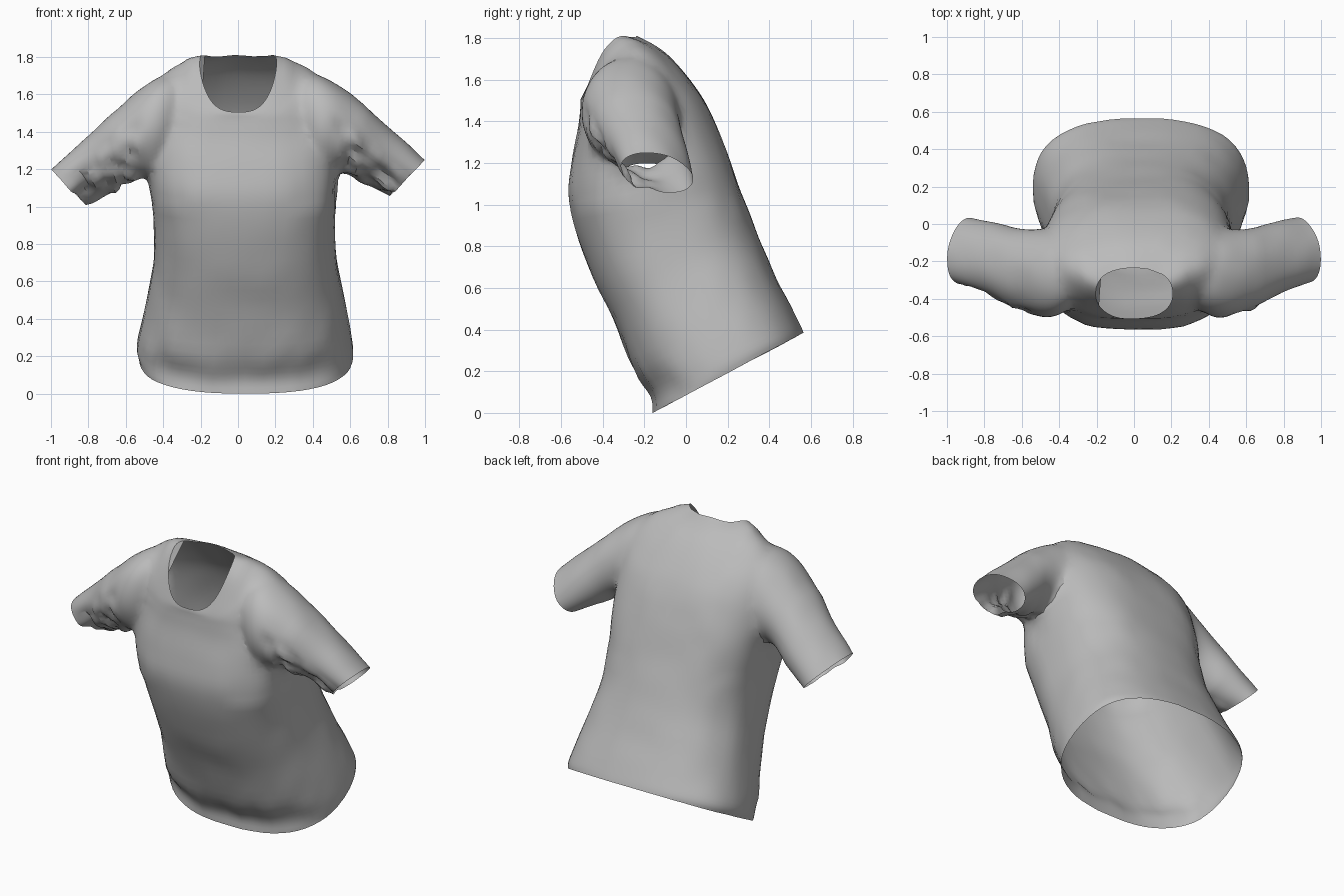
import bpy, bmesh, math
from mathutils import Vector, noise

if "Cube" in bpy.data.objects:
    bpy.data.objects.remove(bpy.data.objects["Cube"])

SEGMENTS = 56


def material(name, value):
    mat = bpy.data.materials.new(name)
    mat.use_nodes = True
    colour = (value, value, value, 1)
    mat.diffuse_color = colour
    mat.node_tree.nodes["Principled BSDF"].inputs["Base Color"].default_value = colour
    return mat


def clamp(value):
    return max(0, min(1, value))


def spline_rows(rows, steps):
    """Fill in smooth rows between the given ones."""
    result = []
    for i in range(len(rows) - 1):
        quad = [rows[max(i - 1, 0)], rows[i], rows[i + 1], rows[min(i + 2, len(rows) - 1)]]
        for s in range(steps):
            t = s / steps
            result.append([b + 0.5 * t * (c - a + t * (2*a - 5*b + 4*c - d + t * (3*(b - c) + d - a)))
                           for a, b, c, d in zip(*quad)])
    return result + [rows[-1]]


def loft(name, rings):
    bm = bmesh.new()
    loops = [[bm.verts.new(p) for p in ring] for ring in rings]
    for low, high in zip(loops, loops[1:]):
        for i in range(SEGMENTS):
            j = (i + 1) % SEGMENTS
            bm.faces.new((low[i], low[j], high[j], high[i]))
    bm.faces.new(loops[0][::-1])
    bm.faces.new(loops[-1])
    bmesh.ops.recalc_face_normals(bm, faces=bm.faces)
    mesh = bpy.data.meshes.new(name)
    bm.to_mesh(mesh)
    bm.free()
    obj = bpy.data.objects.new(name, mesh)
    bpy.context.collection.objects.link(obj)
    return obj


def power(value, n):
    return math.copysign(abs(value) ** (2 / n), value)


def torso_ring(row):
    fy, fz, by, bz, left, right, lift, n = row
    points = []
    for i in range(SEGMENTS):
        a = math.tau * i / SEGMENTS
        c, s = power(math.cos(a), n), power(math.sin(a), n)
        x = (left + right) / 2 + c * (right - left) / 2
        points.append((x, (fy + by) / 2 + s * (by - fy) / 2,
                       (fz + bz) / 2 + s * (bz - fz) / 2 + lift * c ** 4))
    return points


def sleeve_ring(row, side):
    tx, ty, tz, bx, by, bz, depth = row
    top, bottom = Vector((tx, ty, tz)), Vector((bx, by, bz))
    points = []
    for i in range(SEGMENTS):
        a = math.tau * i / SEGMENTS
        p = (top + bottom) / 2 + (top - bottom) / 2 * math.cos(a)
        p.y += depth * math.sin(a)
        if side < 0:
            p.z -= 0.05 * clamp((p.x - 0.35) / 0.3)
        p.x *= side
        points.append(p)
    return points


# Torso: front y, z; back y, z; right and left x; side lift; squareness
torso_rows = [
    (-.16, .0, .565, .385, -.53, .61, 0, 2.5),
    (-.17, .08, .55, .42, -.54, .615, 0, 2.5),
    (-.25, .21, .50, .52, -.515, .595, 0, 2.5),
    (-.35, .45, .42, .68, -.475, .555, 0, 2.5),
    (-.45, .65, .35, .84, -.45, .525, 0, 2.5),
    (-.53, .88, .28, 1.02, -.455, .52, 0, 2.7),
    (-.565, 1.05, .225, 1.17, -.48, .535, 0, 2.9),
    (-.55, 1.2, .175, 1.31, -.49, .53, .01, 2.9),
    (-.52, 1.35, .12, 1.44, -.48, .51, .04, 2.8),
    (-.51, 1.43, .05, 1.56, -.46, .48, .09, 2.6),
    (-.507, 1.47, -.07, 1.70, -.39, .41, .12, 2.5),
    (-.507, 1.49, -.165, 1.775, -.29, .3, .12, 2.4),
    (-.505, 1.505, -.235, 1.81, -.205, .205, .11, 2.3),
]
shirt = loft("shirt", [torso_ring(r) for r in spline_rows(torso_rows, 4)])

# Sleeves: top point, bottom point, half depth
sleeve_rows = [
    (.33, -.28, 1.70, .33, -.27, 1.3, .17),
    (.45, -.28, 1.70, .43, -.25, 1.17, .24),
    (.62, -.27, 1.595, .56, -.23, 1.18, .22),
    (.80, -.23, 1.43, .68, -.15, 1.12, .19),
    (1.0, -.19, 1.25, .81, -.09, 1.055, .165),
]
for side, label in ((1, "left"), (-1, "right")):
    sleeve = loft(label + "_sleeve", [sleeve_ring(r, side) for r in spline_rows(sleeve_rows, 6)])
    union = shirt.modifiers.new("join_" + label, "BOOLEAN")
    union.operation = "UNION"
    union.solver = "EXACT"
    union.object = sleeve
    bpy.context.view_layer.objects.active = shirt
    bpy.ops.object.modifier_apply(modifier=union.name)
    bpy.data.objects.remove(sleeve)

# Open the hem, neck and cuffs, then soften the armholes
bm = bmesh.new()
bm.from_mesh(shirt.data)
caps = [f for f in bm.faces if len(f.verts) > SEGMENTS // 2]
bmesh.ops.delete(bm, geom=caps, context="FACES")
bmesh.ops.remove_doubles(bm, verts=[v for v in bm.verts if not v.is_boundary], dist=0.008)
armholes = [v for v in bm.verts if 0.28 < abs(v.co.x) < 0.66 and v.co.z > 1.0 and not v.is_boundary]
for _ in range(8):
    bmesh.ops.smooth_vert(bm, verts=armholes, factor=0.5, use_axis_x=True, use_axis_y=True, use_axis_z=True)

# Crumple the front of the sleeves and the hem
bm.normal_update()
for v in bm.verts:
    p = v.co.copy()
    shoulder_line = 1.72 - 0.9 * max(0, abs(p.x) - 0.4)
    below_shoulder = clamp((shoulder_line - 0.06 - p.z) / 0.12)
    sleeve_fold = clamp((abs(p.x) - 0.5) / 0.08) * (p.z > 1.0) * below_shoulder * clamp((-0.1 - p.y) / 0.12)
    hem_fold = max(0, 1 - abs(p.z - 0.2) / 0.2) * (p.y < 0.15) * (not v.is_boundary)
    broad = noise.noise(Vector((p.x * 8, p.y * 8, p.z * 5)))
    fine = noise.noise(Vector((p.x * 15 + p.z * 6, p.y * 12, p.z * 8)))
    v.co += v.normal * (broad * (0.005 + 0.015 * hem_fold) + fine * 0.04 * sleeve_fold)
bm.to_mesh(shirt.data)
bm.free()

shirt.data.materials.clear()
shirt.data.materials.append(material("grey_cloth", 0.5))
bpy.ops.object.select_all(action="DESELECT")
shirt.select_set(True)
bpy.context.view_layer.objects.active = shirt
bpy.ops.object.shade_smooth_by_angle(angle=math.radians(30))
